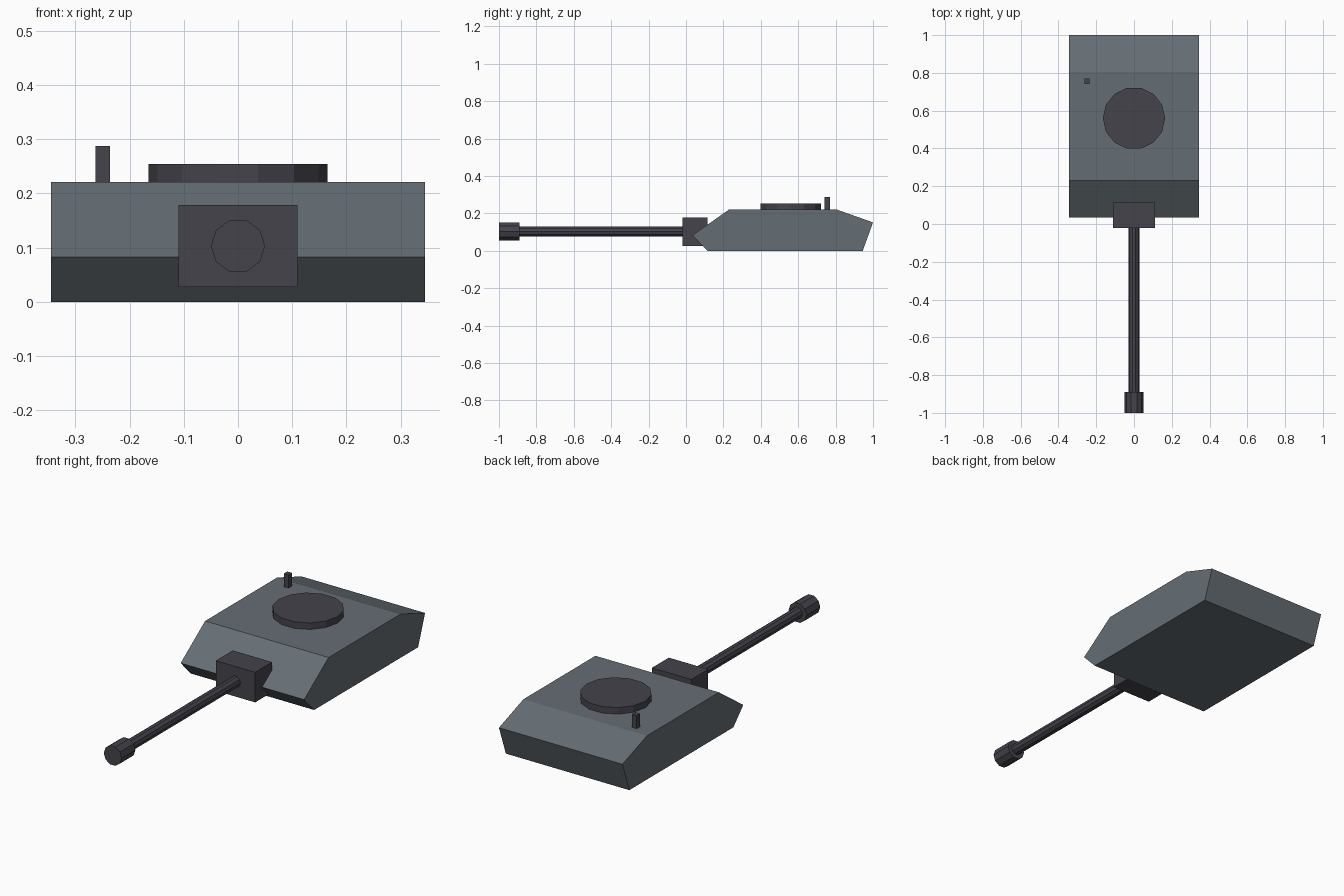
import bpy
import math

if "Cube" in bpy.data.objects:
    bpy.data.objects.remove(bpy.data.objects["Cube"], do_unlink=True)


def material(name, rgb):
    mat = bpy.data.materials.new(name)
    mat.use_nodes = True
    colour = (*rgb, 1.0)
    mat.diffuse_color = colour
    mat.node_tree.nodes["Principled BSDF"].inputs["Base Color"].default_value = colour
    return mat


armour_grey = material("armour grey", (0.13, 0.155, 0.175))
gun_grey = material("dark gun grey", (0.06, 0.056, 0.072))


def finish(name, mat):
    obj = bpy.context.object
    obj.name = name
    obj.data.materials.append(mat)
    return obj


def box(name, low, high, mat):
    centre = [(a + b) / 2 for a, b in zip(low, high)]
    bpy.ops.mesh.primitive_cube_add(size=1, location=centre)
    obj = finish(name, mat)
    obj.scale = [b - a for a, b in zip(low, high)]
    return obj


def rod(name, sides, radius, y_front, y_back, z, mat):
    # Cylinder along y, with a corner on each side and a flat on top
    bpy.ops.mesh.primitive_cylinder_add(
        vertices=sides, radius=radius, depth=y_back - y_front,
        location=(0, (y_front + y_back) / 2, z),
        rotation=(math.pi / 2, math.pi / 2, 0))
    return finish(name, mat)


# Turret body: wedge profile (y, z) extruded across the width
profile = [(0.035, 0.083), (0.23, 0.221), (0.805, 0.221),
           (1.0, 0.152), (0.945, 0), (0.115, 0)]
half_width = 0.345
count = len(profile)
verts = [(x, y, z) for x in (-half_width, half_width) for y, z in profile]
faces = [list(range(count))[::-1], list(range(count, 2 * count))]
for i in range(count):
    j = (i + 1) % count
    faces.append([i, j, j + count, i + count])
mesh = bpy.data.meshes.new("turret_body")
mesh.from_pydata(verts, [], faces)
body = bpy.data.objects.new("turret_body", mesh)
bpy.context.collection.objects.link(body)
mesh.materials.append(armour_grey)
# Make every face point outwards
bpy.context.view_layer.objects.active = body
body.select_set(True)
bpy.ops.object.mode_set(mode="EDIT")
bpy.ops.mesh.select_all(action="SELECT")
bpy.ops.mesh.normals_make_consistent(inside=False)
bpy.ops.object.mode_set(mode="OBJECT")

# Gun: mantlet, barrel and muzzle brake
gun_height = 0.103
box("gun_mantlet", (-0.11, -0.02, 0.027), (0.11, 0.115, 0.179), gun_grey)
rod("gun_barrel", 10, 0.028, -0.92, 0.02, gun_height, gun_grey)
rod("muzzle_brake", 10, 0.05, -1.0, -0.89, gun_height, gun_grey)

# Roof hatch and periscope post
bpy.ops.mesh.primitive_cylinder_add(
    vertices=14, radius=0.165, depth=0.054,
    location=(0, 0.56, 0.227), rotation=(0, 0, math.pi / 2))
finish("roof_hatch", gun_grey)
box("periscope_post", (-0.263, 0.741, 0.2), (-0.236, 0.769, 0.287), gun_grey)
